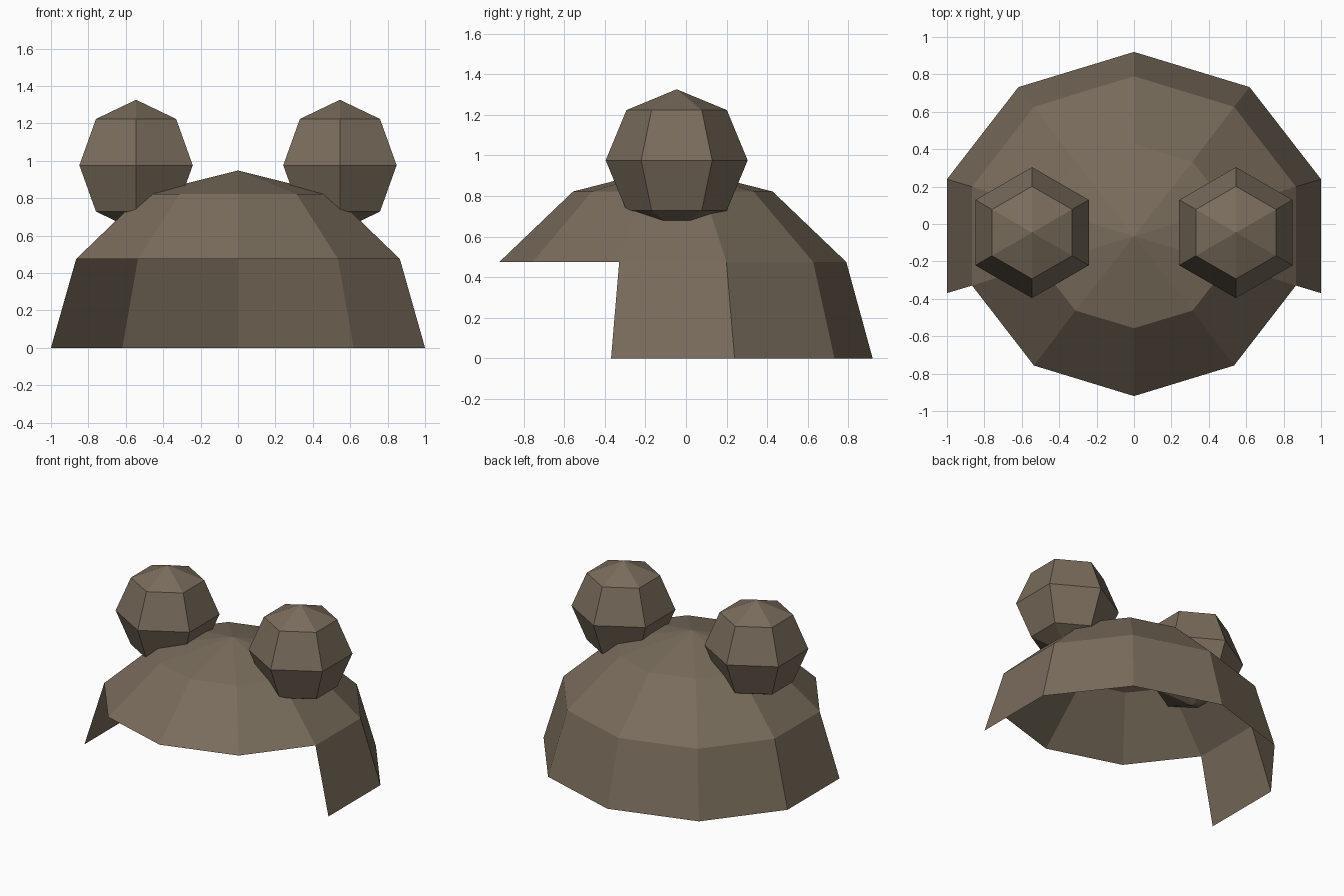
import bpy, bmesh, math

if "Cube" in bpy.data.objects:
    bpy.data.objects.remove(bpy.data.objects["Cube"])

hair = bpy.data.materials.new("brown_hair")
hair.diffuse_color = (0.19, 0.15, 0.105, 1)
hair.use_nodes = True
hair.node_tree.nodes["Principled BSDF"].inputs["Base Color"].default_value = hair.diffuse_color


def ring_shell(name, sides, centre, rings, top, bottom=None, keep=None):
    """Stack of polygon rings (rx, ry, z), listed top down, closed by apex points.
    keep(level, angle) decides whether a wall face is built."""
    cx, cy = centre
    step = 2 * math.pi / sides
    bm = bmesh.new()
    levels = [[bm.verts.new((cx + rx * math.cos(math.pi / 2 + i * step),
                             cy + ry * math.sin(math.pi / 2 + i * step), z))
               for i in range(sides)] for rx, ry, z in rings]
    apex = bm.verts.new((cx, cy, top))
    base = bm.verts.new((cx, cy, bottom)) if bottom is not None else None
    for i in range(sides):
        j = (i + 1) % sides
        bm.faces.new((apex, levels[0][i], levels[0][j]))
        for n in range(len(levels) - 1):
            if keep is None or keep(n, math.pi / 2 + (i + 0.5) * step):
                up, lo = levels[n], levels[n + 1]
                bm.faces.new((up[i], lo[i], lo[j], up[j]))
        if base:
            bm.faces.new((levels[-1][j], levels[-1][i], base))
    bmesh.ops.delete(bm, geom=[v for v in bm.verts if not v.link_faces], context='VERTS')
    me = bpy.data.meshes.new(name)
    bm.to_mesh(me)
    bm.free()
    me.materials.append(hair)
    ob = bpy.data.objects.new(name, me)
    bpy.context.collection.objects.link(ob)
    return ob


# Open ten-sided hair cap; the lowest band leaves the face side open
ring_shell("hair_cap", 10, (0, -0.065),
           [(0.532, 0.492, 0.822), (0.91, 0.855, 0.475), (1.0515, 0.985, 0)],
           0.948, keep=lambda n, a: n == 0 or math.sin(a) > -0.1)

# Two six-sided low-poly buns
R = 0.35
r = R * math.sin(math.pi / 4)
for side, label in ((-1, "left"), (1, "right")):
    ring_shell("hair_bun_" + label, 6, (side * 0.545, -0.046),
               [(r, r, 0.976 + r), (R, R, 0.976), (r, r, 0.976 - r)],
               0.976 + R, 0.976 - R)
